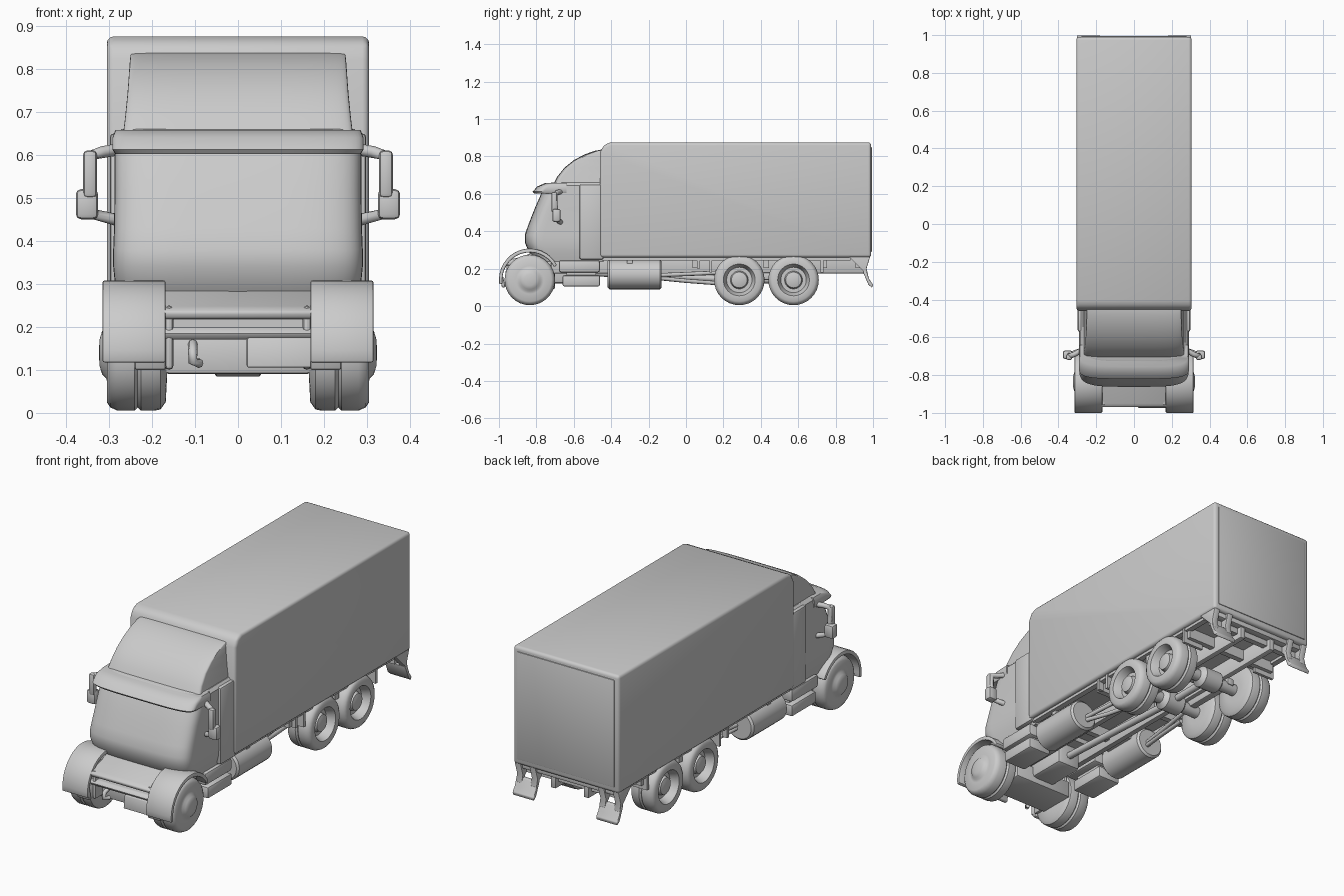
import bpy, bmesh, math
from mathutils import Vector

old = bpy.data.objects.get("Cube")
if old:
    bpy.data.objects.remove(old, do_unlink=True)

grey = bpy.data.materials.new("plain grey")
grey.use_nodes = True
grey.diffuse_color = (0.6, 0.6, 0.6, 1)
grey.node_tree.nodes["Principled BSDF"].inputs["Base Color"].default_value = (0.6, 0.6, 0.6, 1)


def finish(name, bm, bevel=0, segments=2, mirror=False):
    """Bevel the hard edges, turn the mesh into an object, mirror it across x."""
    bmesh.ops.recalc_face_normals(bm, faces=bm.faces[:])
    if bevel:
        edges = [e for e in bm.edges if e.is_manifold and e.calc_face_angle() > 0.6]
        bmesh.ops.bevel(bm, geom=edges, offset=bevel, segments=segments,
                        profile=0.5, affect='EDGES', clamp_overlap=True)
    mesh = bpy.data.meshes.new(name)
    bm.to_mesh(mesh)
    bm.free()
    mesh.materials.append(grey)
    obj = bpy.data.objects.new(name, mesh)
    bpy.context.collection.objects.link(obj)
    if mirror:
        obj.modifiers.new("Mirror", 'MIRROR').use_mirror_merge = False
    return obj


def prism(name, profile, x0, x1, **kw):
    """Extrude a (y, z) profile from x0 to x1."""
    bm = bmesh.new()
    face = bm.faces.new([bm.verts.new((x0, y, z)) for y, z in profile])
    new = bmesh.ops.extrude_face_region(bm, geom=[face])["geom"]
    verts = [v for v in new if isinstance(v, bmesh.types.BMVert)]
    bmesh.ops.translate(bm, verts=verts, vec=(x1 - x0, 0, 0))
    return finish(name, bm, **kw)


def block(name, x, y, z, **kw):
    return prism(name, [(y[0], z[0]), (y[1], z[0]), (y[1], z[1]), (y[0], z[1])], x[0], x[1], **kw)


def skin(bm, rings, closed=True):
    """Bridge rings of equal length and cap both ends."""
    rings = [[bm.verts.new(p) for p in r] for r in rings]
    n = len(rings[0])
    for a, b in zip(rings, rings[1:]):
        for i in range(n):
            bm.faces.new((a[i], a[(i + 1) % n], b[(i + 1) % n], b[i]))
    bm.faces.new(rings[0])
    bm.faces.new(rings[-1])


def lathe(name, profile, y, z, axis='X', segments=32, mirror=True):
    """Revolve (position, radius) pairs about a line along x or y."""
    bm = bmesh.new()
    rings = []
    for t, r in profile:
        ring = []
        for i in range(segments):
            a = 2 * math.pi * i / segments
            u, w = r * math.cos(a), r * math.sin(a)
            ring.append((t, y + u, z + w) if axis == 'X' else (y + u, t, z + w))
        rings.append(ring)
    skin(bm, rings)
    return finish(name, bm, mirror=mirror)


def loft(name, levels, back, depth, bevel=0.0):
    """Stack bowed plan outlines, each level being (z, front y, half width)."""
    bm = bmesh.new()
    rings = []
    for z, front, half in levels:
        ring = [(half, back, z)]
        for i in range(25):
            a = math.pi * i / 24
            c, s = math.cos(a), max(math.sin(a), 0)
            x = math.copysign(abs(c) ** 0.45, c) * half
            ring.append((x, front + depth * (1 - s ** 0.6), z))
        ring.append((-half, back, z))
        rings.append(ring)
    skin(bm, rings)
    return finish(name, bm, bevel=bevel)


def tube(name, points, radius):
    """Rounded pipe along a path."""
    curve = bpy.data.curves.new(name, 'CURVE')
    curve.dimensions = '3D'
    curve.bevel_depth = radius
    curve.bevel_resolution = 2
    curve.use_fill_caps = True
    curve.materials.append(grey)
    spline = curve.splines.new('POLY')
    spline.points.add(len(points) - 1)
    for p, co in zip(spline.points, points):
        p.co = (*co, 1)
    spline.use_smooth = True
    obj = bpy.data.objects.new(name, curve)
    bpy.context.collection.objects.link(obj)


# Cargo body with a softened front roof edge and a sill beneath
prism("cargo_box", [(-0.46, 0.26), (0.99, 0.26), (0.99, 0.875), (-0.405, 0.875), (-0.44, 0.86), (-0.46, 0.82)],
      -0.305, 0.305, bevel=0.016, segments=3)
block("rear_door_panel", (-0.28, 0.28), (0.98, 0.994), (0.29, 0.85), bevel=0.004)
block("side_sill", (0.255, 0.285), (-0.45, 0.88), (0.245, 0.27), mirror=True)

# Cab, sun visor and roof fairing
loft("cab", [(0.235, -0.80, 0.27), (0.29, -0.84, 0.285), (0.34, -0.862, 0.29), (0.38, -0.862, 0.29),
             (0.43, -0.845, 0.288), (0.52, -0.81, 0.287), (0.60, -0.775, 0.287),
             (0.645, -0.75, 0.285), (0.66, -0.72, 0.27)], -0.44, 0.10)
loft("sun_visor", [(0.602, -0.812, 0.285), (0.612, -0.82, 0.292), (0.64, -0.795, 0.292),
                   (0.657, -0.755, 0.285)], -0.64, 0.06)
loft("roof_fairing", [(0.64, -0.715, 0.268), (0.69, -0.69, 0.262), (0.74, -0.65, 0.257), (0.78, -0.60, 0.254),
                      (0.81, -0.545, 0.252), (0.83, -0.49, 0.25), (0.838, -0.445, 0.248)], -0.42, 0.025)
block("side_extender", (0.27, 0.298), (-0.57, -0.44), (0.25, 0.65), bevel=0.01, mirror=True)

# Nose between the fenders, with an open slot above the bumper
prism("nose_deck", [(-0.80, 0.30), (-0.87, 0.265), (-0.95, 0.248), (-0.972, 0.235), (-0.965, 0.218), (-0.80, 0.215)],
      -0.18, 0.18, bevel=0.006)
block("grille_recess", (-0.17, 0.17), (-0.92, -0.78), (0.17, 0.225))
prism("front_bumper", [(-0.80, 0.20), (-0.95, 0.20), (-0.968, 0.185), (-0.955, 0.17), (-0.80, 0.17)],
      -0.18, 0.18, bevel=0.005)
block("front_undertray", (-0.17, 0.17), (-0.90, -0.70), (0.09, 0.18), bevel=0.01)
prism("bumper_plate", [(-0.965, 0.175), (-0.945, 0.175), (-0.955, 0.105), (-0.975, 0.105)], 0.02, 0.20, bevel=0.006)
tube("tow_hook", [(-0.105, -0.90, 0.16), (-0.105, -0.95, 0.145), (-0.105, -0.955, 0.12), (-0.09, -0.93, 0.115)], 0.011)

# Front fenders arching over the wheels
arc = [math.radians(188 - 160 * i / 16) for i in range(17)]
front_y, axle_z = -0.835, 0.14
outer = [(front_y + 0.165 * math.cos(a), axle_z + 0.168 * math.sin(a)) for a in arc]
inner = [(front_y + 0.147 * math.cos(a), axle_z + 0.147 * math.sin(a)) for a in reversed(arc)]
prism("front_fender", outer + inner, 0.168, 0.315, bevel=0.005, mirror=True)
block("fender_inner_wall", (0.15, 0.17), (-0.96, -0.72), (0.10, 0.25), bevel=0.01, mirror=True)
prism("fender_lower_lip", [(-0.997, 0.16), (-0.978, 0.16), (-0.966, 0.10), (-0.984, 0.10)], 0.168, 0.24,
      bevel=0.005, mirror=True)

# Wheels: domed front hubs, dished rear rims, grooved double tyres
R = 0.135
tread = [(0.165, 0.06), (0.168, 0.115), (0.18, R - 0.003), (0.195, R), (0.225, R), (0.233, R - 0.008),
         (0.241, R), (0.28, R), (0.297, R - 0.008), (0.305, 0.115)]
domed = [(0.303, 0.075), (0.306, 0.06), (0.316, 0.05), (0.322, 0.03), (0.323, 0.004)]
dished = [(0.304, 0.085), (0.29, 0.078), (0.262, 0.068), (0.262, 0.048), (0.285, 0.042), (0.29, 0.025), (0.291, 0.004)]
lathe("front_wheel", tread + domed, front_y, axle_z)
for label, y in (("forward", 0.285), ("aft", 0.575)):
    lathe(label + "_rear_wheel", tread + dished, y, axle_z)
    lathe(label + "_rear_axle", [(-0.2, 0.03), (-0.07, 0.03), (-0.05, 0.055), (0.05, 0.055), (0.07, 0.03), (0.2, 0.03)],
          y, axle_z, segments=16, mirror=False)
lathe("front_axle", [(-0.2, 0.025), (0.2, 0.025)], front_y, axle_z, segments=16, mirror=False)

# Chassis rails, cross members and running gear
block("chassis_rail", (0.08, 0.11), (-0.82, 0.96), (0.175, 0.265), bevel=0.005, mirror=True)
for i, y in enumerate((-0.62, -0.30, 0.05, 0.43, 0.74, 0.92)):
    block(f"cross_member_{i + 1}", (-0.27, 0.27), (y - 0.015, y + 0.015), (0.205, 0.265))
tube("drive_shaft", [(0, -0.55, 0.18), (0, -0.1, 0.16), (0, 0.285, 0.14), (0, 0.575, 0.14)], 0.018)
block("gearbox", (-0.07, 0.07), (-0.75, -0.50), (0.12, 0.25), bevel=0.02)
for s in (-1, 1):
    tube("lower_strut", [(s * 0.20, -0.15, 0.15), (s * 0.17, 0.0, 0.135), (s * 0.14, 0.2, 0.12)], 0.011)
    tube("upper_strut", [(s * 0.20, -0.15, 0.165), (s * 0.16, 0.2, 0.18)], 0.011)
block("suspension_beam", (0.10, 0.14), (0.25, 0.61), (0.14, 0.18), bevel=0.008, mirror=True)

# Fuel tanks, their straps and the cab steps
lathe("fuel_tank", [(-0.42, 0.05), (-0.42, 0.07), (-0.41, 0.08), (-0.14, 0.08), (-0.13, 0.07), (-0.13, 0.05)],
      0.215, 0.17, axis='Y', segments=28)
block("tank_hanger", (0.10, 0.24), (-0.36, -0.19), (0.19, 0.265), mirror=True)
block("step_upper", (0.13, 0.29), (-0.68, -0.46), (0.18, 0.245), bevel=0.012, mirror=True)
block("step_lower", (0.16, 0.29), (-0.66, -0.46), (0.105, 0.165), bevel=0.01, mirror=True)
block("step_bracket", (0.17, 0.26), (-0.64, -0.48), (0.15, 0.19), mirror=True)

# Mud guards around the rear wheels
block("forward_mud_guard", (0.17, 0.29), (0.125, 0.14), (0.18, 0.27), mirror=True)
block("aft_mud_guard", (0.17, 0.29), (0.72, 0.735), (0.18, 0.27), mirror=True)
block("side_hanger", (0.26, 0.29), (0.06, 0.075), (0.20, 0.27), mirror=True)

# Rear brackets: two legs and a flared foot leave an opening
leg = [(0.87, 0.265), (0.985, 0.265), (0.965, 0.20), (0.975, 0.16), (0.96, 0.15), (0.945, 0.19)]
foot = [(0.945, 0.185), (0.965, 0.185), (0.982, 0.14), (1.0, 0.115), (0.995, 0.098), (0.975, 0.115)]
for label, x0, x1 in (("inner", 0.18, 0.215), ("outer", 0.265, 0.30)):
    prism(label + "_bracket_leg", leg, x0, x1, bevel=0.004, mirror=True)
prism("bracket_foot", foot, 0.18, 0.302, bevel=0.004, mirror=True)
block("rear_cross_bar", (-0.28, 0.28), (0.93, 0.97), (0.235, 0.265), bevel=0.006)

# Door mirrors on bent arms
for s in (-1, 1):
    tube("mirror_arm", [(s * x, y, z) for x, y, z in
                        ((0.28, -0.67, 0.612), (0.315, -0.69, 0.606), (0.342, -0.70, 0.598), (0.344, -0.70, 0.55),
                         (0.342, -0.695, 0.50), (0.335, -0.69, 0.462), (0.28, -0.67, 0.448))], 0.014)
block("mirror_upper_housing", (0.328, 0.36), (-0.72, -0.69), (0.50, 0.61), bevel=0.01, mirror=True)
block("mirror_housing", (0.325, 0.377), (-0.715, -0.67), (0.45, 0.52), bevel=0.012, mirror=True)

# Smooth shading with sharp edges kept
bpy.ops.object.select_all(action='DESELECT')
for obj in bpy.context.collection.objects:
    if obj.type == 'MESH' and obj.data.materials and obj.data.materials[0] == grey:
        obj.select_set(True)
        bpy.context.view_layer.objects.active = obj
bpy.ops.object.shade_smooth_by_angle(angle=math.radians(40))
